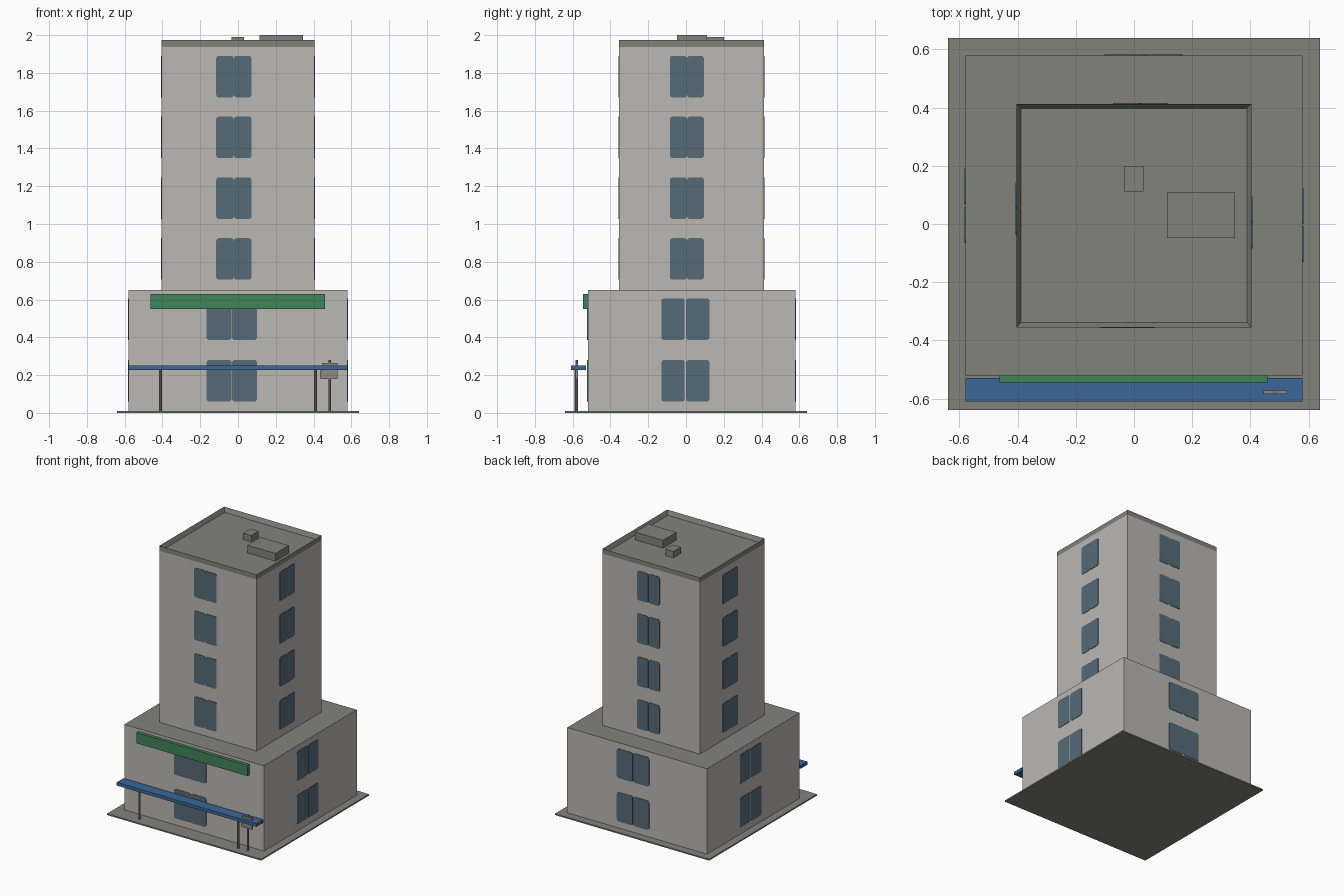
import bpy, bmesh, math
from mathutils import Matrix, Vector

if "Cube" in bpy.data.objects:
    bpy.data.objects.remove(bpy.data.objects["Cube"])


def material(name, rgb):
    m = bpy.data.materials.new(name)
    m.diffuse_color = (*rgb, 1)
    m.use_nodes = True
    m.node_tree.nodes["Principled BSDF"].inputs["Base Color"].default_value = m.diffuse_color
    return m


WALL = material("pale_wall", (0.49, 0.48, 0.455))
ROOF = material("grey_concrete", (0.223, 0.223, 0.202))
GLASS = material("blue_grey_glass", (0.093, 0.147, 0.188))
GREEN = material("green_panel", (0.051, 0.231, 0.102))
BLUE = material("blue_canopy", (0.045, 0.136, 0.314))
METAL = material("warm_metal", (0.27, 0.255, 0.22))


def finish(name, bm, *mats):
    bmesh.ops.recalc_face_normals(bm, faces=bm.faces)
    me = bpy.data.meshes.new(name)
    bm.to_mesh(me)
    bm.free()
    ob = bpy.data.objects.new(name, me)
    bpy.context.collection.objects.link(ob)
    for m in mats:
        me.materials.append(m)
    return ob


def box_mesh(x, y, z):
    bm = bmesh.new()
    size = [b - a for a, b in (x, y, z)]
    mid = [(a + b) / 2 for a, b in (x, y, z)]
    bmesh.ops.create_cube(bm, size=1, matrix=Matrix.Translation(mid) @ Matrix.Diagonal((*size, 1)))
    return bm


def box(name, x, y, z, mat, top=None):
    bm = box_mesh(x, y, z)
    if top:
        for f in bm.faces:
            f.normal_update()
            f.material_index = 1 if f.normal.z > 0.5 else 0
    return finish(name, bm, mat, *([top] if top else []))


def post(name, x, y, z0, z1, r):
    bm = bmesh.new()
    bmesh.ops.create_cone(bm, cap_ends=True, segments=8, radius1=r, radius2=r, depth=z1 - z0,
                          matrix=Matrix.Translation((x, y, (z0 + z1) / 2)))
    return finish(name, bm, METAL)


def add_pane(bm, frame, u0, u1, z0, z1, r=0.014, thick=0.003):
    # rounded rectangle plate; frame maps (u, outward, z) onto a wall
    pts = []
    corners = ((u1 - r, z1 - r), (u0 + r, z1 - r), (u0 + r, z0 + r), (u1 - r, z0 + r))
    for i, (cu, cz) in enumerate(corners):
        for k in range(4):
            a = math.pi / 2 * (i + k / 3)
            pts.append((cu + r * math.cos(a), cz + r * math.sin(a)))
    face = bm.faces.new([bm.verts.new(frame @ Vector((u, 0, z))) for u, z in pts])
    ext = bmesh.ops.extrude_face_region(bm, geom=[face])
    out = frame.to_3x3() @ Vector((0, -thick, 0))
    bmesh.ops.translate(bm, vec=out, verts=[v for v in ext["geom"] if isinstance(v, bmesh.types.BMVert)])


def windows(name, x, y, levels, height, front, side):
    # front and side: (offset along wall, width, gap between the two panes)
    cx, cy = sum(x) / 2, sum(y) / 2
    hx, hy = (x[1] - x[0]) / 2, (y[1] - y[0]) / 2
    for i, wall in enumerate(("front", "right", "back", "left")):
        off, width, gap = side if i % 2 else front
        dist = hx if i % 2 else hy
        frame = (Matrix.Translation((cx, cy, 0)) @ Matrix.Rotation(i * math.pi / 2, 4, 'Z')
                 @ Matrix.Translation((off, -dist, 0)))
        bm = bmesh.new()
        for z in levels:
            add_pane(bm, frame, -width / 2, -gap / 2, z, z + height)
            add_pane(bm, frame, gap / 2, width / 2, z, z + height)
        finish(f"{name}_{wall}_windows", bm, GLASS)


# base slab and the two building volumes
PX, PY = (-0.58, 0.58), (-0.52, 0.58)
TX, TY = (-0.404, 0.404), (-0.355, 0.413)
box("base_slab", (-0.64, 0.64), (-0.64, 0.64), (0, 0.01), ROOF)
box("podium", PX, PY, (0.01, 0.65), WALL, ROOF)
box("tower", TX, TY, (0.65, 1.938), WALL, ROOF)

# roof parapet: slab with a sunken inset top
bm = box_mesh(TX, TY, (1.938, 1.975))
top = max(bm.faces, key=lambda f: f.calc_center_median().z)
bmesh.ops.inset_region(bm, faces=[top], thickness=0.022)
bmesh.ops.translate(bm, vec=(0, 0, -0.033), verts=top.verts)
finish("roof_parapet", bm, ROOF)

# roof equipment
box("roof_unit_large", (0.113, 0.345), (-0.048, 0.11), (1.94, 2.0), ROOF)
box("roof_unit_small", (-0.035, 0.032), (0.112, 0.2), (1.94, 1.99), ROOF)

# windows on all four sides
windows("tower", TX, TY, [0.705 + 0.3217 * i for i in range(4)], 0.22,
        (-0.022, 0.187, 0.001), (-0.024, 0.18, 0.001))
windows("podium", PX, PY, [0.06, 0.386], 0.22,
        (-0.033, 0.268, 0.002), (-0.033, 0.255, 0.008))

# front fascia panel and canopy
box("fascia_panel", (-0.463, 0.461), (-0.545, -0.52), (0.55, 0.63), GREEN)
box("canopy", PX, (-0.61, -0.53), (0.226, 0.25), BLUE)
for label, x in (("left", -0.41), ("right", 0.41)):
    post(f"canopy_post_{label}", x, -0.583, 0.01, 0.228, 0.008)

# street sign on its pole
post("sign_pole", 0.486, -0.578, 0.01, 0.28, 0.007)
box("sign_board", (0.445, 0.526), (-0.585, -0.572), (0.18, 0.265), METAL)
box("sign_side_tab", (0.433, 0.445), (-0.582, -0.575), (0.182, 0.225), METAL)
